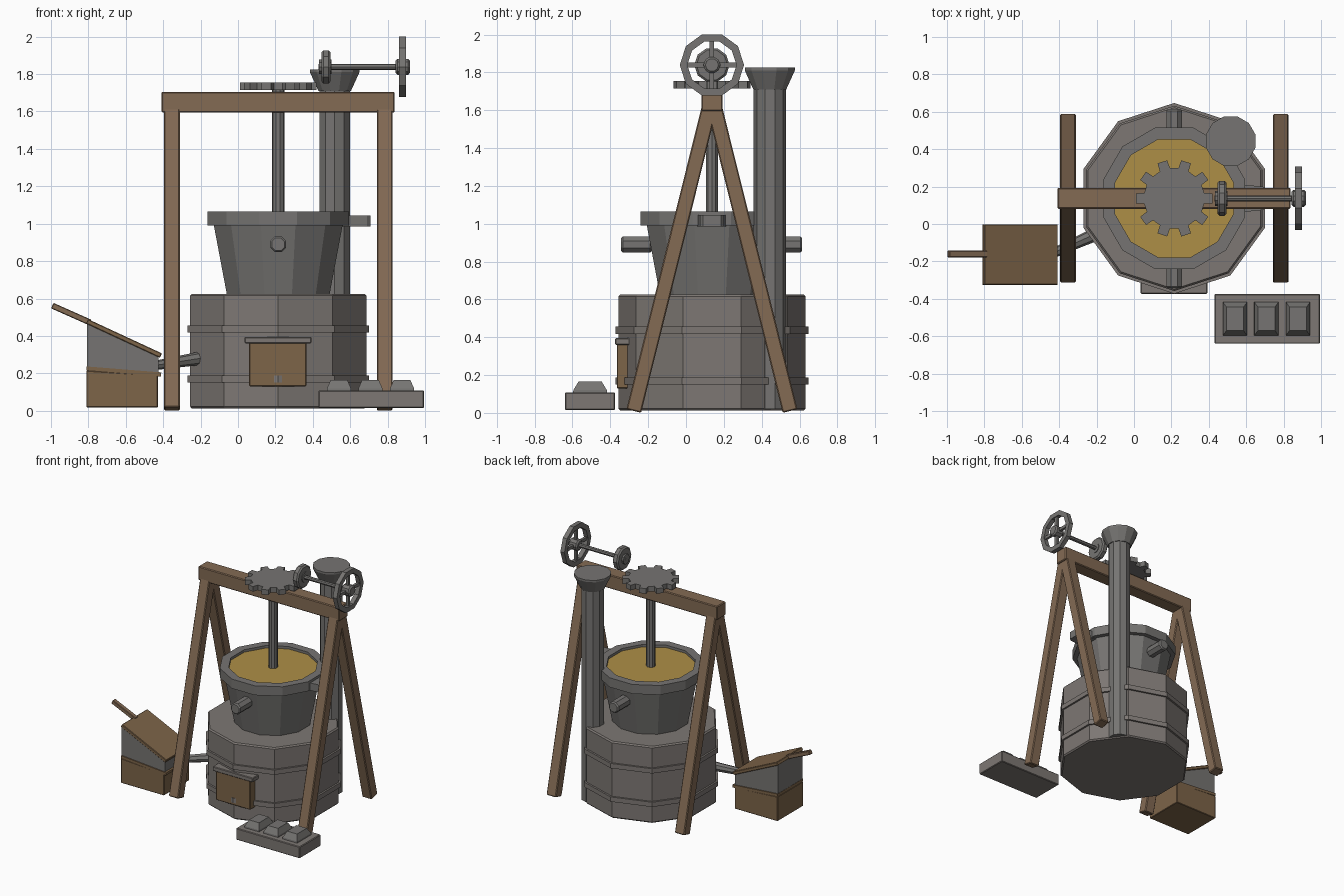
import bpy, bmesh, math
from mathutils import Vector, Matrix

if "Cube" in bpy.data.objects:
    bpy.data.objects.remove(bpy.data.objects["Cube"])


def mat(name, c):
    m = bpy.data.materials.new(name)
    m.diffuse_color = (*c, 1)
    m.use_nodes = True
    m.node_tree.nodes["Principled BSDF"].inputs["Base Color"].default_value = m.diffuse_color
    return m


STONE = mat("warm grey stone", (0.205, 0.185, 0.172))
IRON = mat("grey iron", (0.18, 0.175, 0.168))
TIMBER = mat("brown timber", (0.228, 0.145, 0.088))
BOARD = mat("dark brown board", (0.205, 0.128, 0.066))
GOLD = mat("molten gold", (0.42, 0.272, 0.062))

CX, CY = 0.215, 0.137


def finish(name, bm, material, bevel=0):
    bmesh.ops.recalc_face_normals(bm, faces=bm.faces)
    me = bpy.data.meshes.new(name)
    bm.to_mesh(me)
    bm.free()
    me.materials.append(material)
    ob = bpy.data.objects.new(name, me)
    bpy.context.collection.objects.link(ob)
    if bevel:
        b = ob.modifiers.new("edge", 'BEVEL')
        b.width, b.segments, b.limit_method = bevel, 1, 'ANGLE'
    return ob


def lathe(name, prof, material, origin=(0, 0, 0), axis=(0, 0, 1), n=12, phase=0, closed=False):
    """Rings of (radius, distance along axis); ends capped unless the profile is closed."""
    w = Vector(axis).normalized()
    u = Vector((0, 1, 0)) if abs(w.x) > 0.7 else Vector((1, 0, 0))
    u = (u - w * u.dot(w)).normalized()
    v = w.cross(u)
    bm = bmesh.new()
    rings = []
    for r, t in prof:
        ring = []
        for i in range(n):
            a = math.radians(phase) + 2 * math.pi * i / n
            ring.append(bm.verts.new(Vector(origin) + w * t + u * r * math.cos(a) + v * r * math.sin(a)))
        rings.append(ring)
    pairs = list(zip(rings, rings[1:]))
    if closed:
        pairs.append((rings[-1], rings[0]))
    for a, b in pairs:
        for i in range(n):
            j = (i + 1) % n
            bm.faces.new((a[i], a[j], b[j], b[i]))
    if not closed:
        bm.faces.new(rings[0])
        bm.faces.new(rings[-1])
    return finish(name, bm, material)


def prism(name, pts, a, b, material, plane='XZ', bevel=0):
    """Extrude a 2D outline along the remaining axis from a to b."""
    put = {'XZ': lambda p, d: (p[0], d, p[1]), 'YZ': lambda p, d: (d, p[0], p[1]),
           'XY': lambda p, d: (p[0], p[1], d)}[plane]
    bm = bmesh.new()
    lo = [bm.verts.new(put(p, a)) for p in pts]
    hi = [bm.verts.new(put(p, b)) for p in pts]
    n = len(pts)
    for i in range(n):
        j = (i + 1) % n
        bm.faces.new((lo[i], lo[j], hi[j], hi[i]))
    bm.faces.new(lo)
    bm.faces.new(hi)
    return finish(name, bm, material, bevel)


def box(name, x, y, z, material, bevel=0.005):
    pts = [(x[0], z[0]), (x[1], z[0]), (x[1], z[1]), (x[0], z[1])]
    return prism(name, pts, y[0], y[1], material, bevel=bevel)


def bar(p, q, t):
    """2D outline of a straight bar of thickness t."""
    p, q = Vector(p), Vector(q)
    d = (q - p).normalized() * t / 2
    s = Vector((-d.y, d.x))
    return [p + s, p - s, q - s, q + s]


# Furnace body with two raised bands
C = (CX, CY, 0)
lathe("furnace_body", [(0.485, 0.012), (0.495, 0.022), (0.495, 0.615), (0.485, 0.625)], STONE, C, n=10, phase=90)
for i, z in enumerate((0.15, 0.418)):
    lathe(f"furnace_band_{i}", [(0.48, z), (0.51, z), (0.51, z + 0.038), (0.48, z + 0.038)],
          STONE, C, n=10, phase=90, closed=True)

# Furnace door and lintel
box("furnace_door", (0.06, 0.365), (-0.366, -0.28), (0.13, 0.365), BOARD)
box("door_lintel", (0.035, 0.392), (-0.374, -0.27), (0.36, 0.395), STONE)

# Crucible, molten metal, trunnions and spout
lathe("crucible", [(0.28, 0.60), (0.356, 0.99), (0.392, 0.99), (0.392, 1.065), (0.327, 1.065), (0.327, 1.035)],
      IRON, C, n=12, phase=15)
lathe("molten_metal", [(0.327, 1.03), (0.327, 1.045)], GOLD, C, n=12, phase=15)
for name, y0, y1 in (("front", -0.343, -0.18), ("back", 0.45, 0.614)):
    lathe(f"{name}_trunnion", [(0.037, y0), (0.046, y0 + 0.01), (0.046, y1 - 0.01), (0.037, y1)],
          IRON, (CX, 0, 0.89), (0, 1, 0), n=8, phase=22.5)
prism("pouring_spout", [(0.55, 0.06), (0.69, 0.075), (0.708, 0.09), (0.708, 0.185), (0.69, 0.2), (0.55, 0.213)],
      0.985, 1.045, IRON, 'XY')

# Chimney pipe with flared top
P = (0.517, 0.443, 0)
lathe("chimney_pipe", [(0.085, 0.02), (0.085, 1.715)], IRON, P, n=10, phase=18)
lathe("chimney_flare", [(0.09, 1.71), (0.137, 1.81), (0.137, 1.825)], IRON, P, n=12, phase=15)

# Timber frame
box("top_beam", (-0.41, 0.838), (CY - 0.056, CY + 0.056), (1.595, 1.705), TIMBER, 0.006)
for side, x in (("left", -0.395), ("right", 0.742)):
    for end, s in (("front", -1), ("back", 1)):
        prism(f"{side}_{end}_leg", bar((CY + s * 0.413, 0.01), (CY + s * 0.015, 1.61), 0.08),
              x, x + 0.084, TIMBER, 'YZ', 0.006)

# Stirring shaft and toothed wheel
lathe("stirring_shaft", [(0.034, 1.03), (0.034, 1.73)], IRON, C, n=10)
teeth = []
for i in range(10):
    for da, r in ((-10, 0.163), (-7.5, 0.207), (7.5, 0.207), (10, 0.163)):
        a = math.radians(36 * i + da)
        teeth.append((CX + r * math.cos(a), CY + r * math.sin(a)))
prism("large_gear", teeth, 1.714, 1.755, IRON, 'XY')

# Crank axle, pinion and spoked hand wheel
A, X = (0, CY, 1.839), (1, 0, 0)
lathe("crank_axle", [(0.016, 0.43), (0.016, 0.90)], IRON, A, X, n=8)
lathe("pinion_wheel", [(0.082, 0.446), (0.093, 0.456), (0.093, 0.485), (0.082, 0.495)], IRON, A, X, n=10)
lathe("pinion_hub", [(0.04, 0.432), (0.04, 0.50)], IRON, A, X, n=10)
lathe("hand_wheel_rim", [(0.13, 0.862), (0.17, 0.862), (0.17, 0.898), (0.13, 0.898)], IRON, A, X, n=10, closed=True)
lathe("hand_wheel_hub", [(0.034, 0.842), (0.045, 0.852), (0.045, 0.91), (0.034, 0.92)], IRON, A, X, n=10)
box("level_spokes", (0.87, 0.89), (CY - 0.145, CY + 0.145), (1.827, 1.851), IRON, 0)
box("upright_spokes", (0.87, 0.89), (CY - 0.012, CY + 0.012), (1.70, 1.98), IRON, 0)

# Bellows: base, lower board, leather wedge, upper board, handle, nozzle
Y0, Y1 = -0.325, -0.002
prism("bellows_base", [(-0.81, 0.018), (-0.428, 0.018), (-0.428, 0.19), (-0.81, 0.215)], Y0, Y1, BOARD, bevel=0.004)
prism("bellows_lower_board", [(-0.81, 0.215), (-0.412, 0.183), (-0.41, 0.205), (-0.81, 0.237)], Y0, Y1, BOARD)
prism("bellows_bag", [(-0.808, 0.23), (-0.425, 0.2), (-0.425, 0.29), (-0.808, 0.475)], Y0 + 0.008, Y1 - 0.008, IRON)
prism("bellows_upper_board", bar((-0.807, 0.478), (-0.412, 0.295), 0.026), Y0, Y1, BOARD, bevel=0.004)
prism("bellows_handle", bar((-0.993, 0.562), (-0.79, 0.472), 0.032), -0.178, -0.142, TIMBER, bevel=0.004)
start, end = Vector((-0.44, -0.16, 0.243)), Vector((-0.205, -0.055, 0.28))
lathe("bellows_nozzle", [(0.025, 0), (0.036, (end - start).length)], IRON, start, end - start, n=8)

# Casting tray with three ingots
box("casting_tray", (0.43, 0.995), (-0.64, -0.375), (0.015, 0.108), STONE)
for i, x in enumerate((0.54, 0.708, 0.877)):
    lathe(f"ingot_{i}", [(1, 0.10), (0.97, 0.12), (0.72, 0.158), (0.68, 0.165)], IRON, n=4, phase=45)
    ob = bpy.data.objects[f"ingot_{i}"]
    # square frustum stretched into a bar
    ob.data.transform(Matrix.Translation((x, -0.507, 0)) @ Matrix.Diagonal((0.0933, 0.129, 1, 1)))
